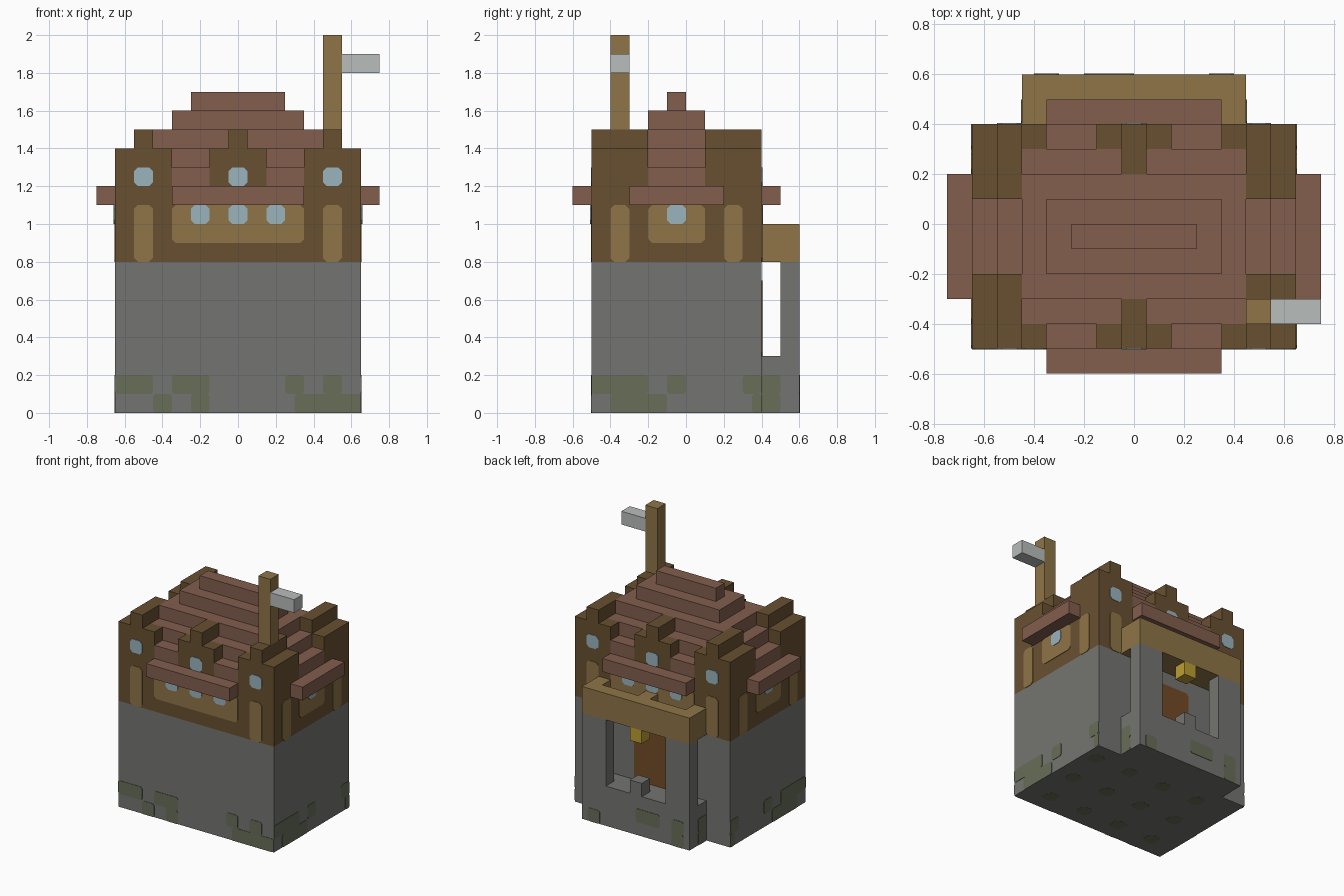
import bpy, bmesh
from mathutils import Vector

if "Cube" in bpy.data.objects:
    bpy.data.objects.remove(bpy.data.objects["Cube"], do_unlink=True)


def material(name, rgb):
    lin = [((c / 255 + 0.055) / 1.055) ** 2.4 for c in rgb] + [1.0]
    m = bpy.data.materials.new(name)
    m.use_nodes = True
    m.diffuse_color = lin
    m.node_tree.nodes["Principled BSDF"].inputs["Base Color"].default_value = lin
    return m


STONE = material("grey stone", (116, 116, 113))
MOSS = material("moss green", (104, 110, 88))
DARK = material("dark timber", (104, 80, 48))
LIGHT = material("light timber", (143, 117, 71))
ROOF = material("roof tile", (131, 94, 78))
GLASS = material("window blue", (155, 179, 190))
FLAG = material("pale flag", (185, 189, 188))
GOLD = material("lantern gold", (188, 158, 52))
DOOR = material("door brown", (115, 75, 38))


def finish(name, bm, mat):
    bmesh.ops.recalc_face_normals(bm, faces=bm.faces)
    me = bpy.data.meshes.new(name)
    bm.to_mesh(me)
    bm.free()
    me.materials.append(mat)
    ob = bpy.data.objects.new(name, me)
    bpy.context.collection.objects.link(ob)
    return ob


def box(name, mat, x0, x1, y0, y1, z0, z1):
    bm = bmesh.new()
    bmesh.ops.create_cube(bm, size=1)
    for v in bm.verts:
        v.co = Vector((x1 if v.co.x > 0 else x0, y1 if v.co.y > 0 else y0,
                       z1 if v.co.z > 0 else z0))
    return finish(name, bm, mat)


# Outward axis, position and direction of each painted wall
WALLS = {"front": (1, -0.5, -1), "back": (1, 0.4, 1), "right": (0, -0.65, -1),
         "left": (0, 0.65, 1), "porch": (1, 0.6, 1), "porch_right": (0, -0.45, -1),
         "porch_left": (0, 0.45, 1), "under": (2, 0, 1)}


def paint(name, mat, wall, u0, u1, w0, w1, cut=0.02, lift=0.004):
    """Thin plate with clipped corners lying on a wall."""
    axis, pos, sign = WALLS[wall]
    c = cut
    outline = [(u0 + c, w0), (u1 - c, w0), (u1, w0 + c), (u1, w1 - c),
               (u1 - c, w1), (u0 + c, w1), (u0, w1 - c), (u0, w0 + c)]
    bm = bmesh.new()
    verts = []
    for u, w in outline:
        co = [u, w]
        co.insert(axis, pos)
        verts.append(bm.verts.new(co))
    face = bm.faces.new(verts)
    out = bmesh.ops.extrude_face_region(bm, geom=[face])
    shift = Vector((0, 0, 0))
    shift[axis] = sign * lift
    bmesh.ops.translate(bm, vec=shift,
                        verts=[g for g in out["geom"] if isinstance(g, bmesh.types.BMVert)])
    return finish(f"{wall}_{name}", bm, mat)


def front_and_back(name, mat, x0, x1, y0, y1, z0, z1):
    box("front_" + name, mat, x0, x1, y0, y1, z0, z1)
    box("back_" + name, mat, x0, x1, -0.1 - y1, -0.1 - y0, z0, z1)


def four(name, mat, x0, x1, y0, y1, z0, z1):
    front_and_back("left_" + name, mat, x0, x1, y0, y1, z0, z1)
    front_and_back("right_" + name, mat, -x1, -x0, y0, y1, z0, z1)


# Main storeys
box("stone_base", STONE, -0.65, 0.65, -0.5, 0.4, 0, 0.8)
box("timber_storey", DARK, -0.65, 0.65, -0.5, 0.4, 0.8, 1.1)

# Corner gables
four("corner_tower", DARK, 0.45, 0.65, -0.5, -0.2, 1.1, 1.4)
four("tower_cheek", DARK, 0.35, 0.45, -0.5, -0.4, 1.1, 1.4)
four("tower_ridge", DARK, 0.45, 0.55, -0.5, -0.2, 1.4, 1.5)

# Dormers
front_and_back("dormer", DARK, -0.15, 0.15, -0.5, -0.4, 1.1, 1.4)
front_and_back("dormer_ridge", DARK, -0.05, 0.05, -0.5, -0.3, 1.4, 1.5)

# Stepped roof
front_and_back("eave", ROOF, -0.35, 0.35, -0.6, -0.5, 1.1, 1.2)
four("lower_roof", ROOF, 0.15, 0.35, -0.5, -0.4, 1.1, 1.3)
for side, s in (("left", 1), ("right", -1)):
    for part, a, b, y0, y1, top in (("eave", 0.65, 0.75, -0.3, 0.2, 1.2),
                                    ("roof_step", 0.55, 0.65, -0.2, 0.1, 1.3)):
        box(f"{side}_{part}", ROOF, min(a * s, b * s), max(a * s, b * s), y0, y1, 1.1, top)
box("roof_core", ROOF, -0.55, 0.55, -0.4, 0.3, 1.1, 1.4)
for i in range(3):
    d = i * 0.1
    box(f"roof_tier_{i + 1}", ROOF, d - 0.45, 0.45 - d, d - 0.3, 0.2 - d, 1.4 + d, 1.5 + d)

# Flagpole
box("flagpole", LIGHT, 0.45, 0.55, -0.4, -0.3, 1.5, 2.0)
box("flag", FLAG, 0.55, 0.75, -0.4, -0.3, 1.8, 1.9)

# Rear porch
box("porch_base", STONE, -0.45, 0.45, 0.4, 0.6, 0, 0.3)
box("porch_step", STONE, -0.05, 0.05, 0.5, 0.6, 0.3, 0.4)
box("porch_left_pillar", STONE, 0.25, 0.45, 0.5, 0.6, 0.3, 0.8)
box("porch_right_pillar", STONE, -0.45, -0.25, 0.5, 0.6, 0.3, 0.8)
box("lantern", GOLD, -0.05, 0.05, 0.5, 0.6, 0.7, 0.8)
paint("door", DOOR, "back", -0.15, 0.15, 0.3, 0.7)

# Balcony with raised rail
box("balcony_floor", LIGHT, -0.45, 0.45, 0.4, 0.6, 0.8, 0.9)
box("balcony_rail", LIGHT, -0.45, 0.45, 0.5, 0.6, 0.9, 1.0)
for name, x in (("left", 0.4), ("middle", 0), ("right", -0.4)):
    box(f"balcony_{name}_rail", LIGHT, x - 0.05, x + 0.05, 0.4, 0.5, 0.9, 1.0)

# Panels, arches and windows
for wall in ("front", "back"):
    paint("panel", LIGHT, wall, -0.35, 0.35, 0.9, 1.1)
    for i, x in enumerate((-0.2, 0, 0.2)):
        paint(f"lower_window_{i}", GLASS, wall, x - 0.05, x + 0.05, 1.0, 1.1, lift=0.008)
    for i, x in enumerate((-0.5, 0, 0.5)):
        paint(f"upper_window_{i}", GLASS, wall, x - 0.05, x + 0.05, 1.2, 1.3)
    for i, x in enumerate((-0.5, 0.5)):
        paint(f"arch_{i}", LIGHT, wall, x - 0.05, x + 0.05, 0.8, 1.1)
for wall in ("left", "right"):
    paint("panel", LIGHT, wall, -0.2, 0.1, 0.9, 1.1)
    paint("window", GLASS, wall, -0.1, 0, 1.0, 1.1, lift=0.008)
    for i, y in enumerate((-0.35, 0.25)):
        paint(f"arch_{i}", LIGHT, wall, y - 0.05, y + 0.05, 0.8, 1.1)

# Moss patches: spans on the lower and the upper course of each wall
SIDE = [(-0.4, -0.1), (0.35, 0.4)], [(-0.5, -0.2), (-0.1, 0), (0.3, 0.4)]
PORCH_SIDE = [(0.4, 0.5)], [(0.4, 0.5)]
MOSSY = {
    "front": ([(-0.45, -0.35), (-0.25, -0.15), (0.3, 0.65)],
              [(-0.65, -0.45), (-0.35, -0.15), (0.25, 0.35), (0.45, 0.55)]),
    "left": SIDE, "right": SIDE, "porch_left": PORCH_SIDE, "porch_right": PORCH_SIDE,
    "porch": ([(-0.4, -0.3), (0.3, 0.4)], [(-0.2, 0), (-0.4, -0.3)]),
}
for wall, courses in MOSSY.items():
    for row, spans in enumerate(courses):
        for i, (a, b) in enumerate(spans):
            paint(f"moss_{row}_{i}", MOSS, wall, a, b, row * 0.1, row * 0.1 + 0.1,
                  cut=0.012, lift=0.003)

# Moss spots beneath, sunk a hair below the floor line
WALLS["under"] = (2, 0.001, -1)
for i in range(4):
    for j in range(3):
        x, y = -0.5 + i * 0.3 + j * 0.05, -0.4 + j * 0.3
        paint(f"moss_{i}_{j}", MOSS, "under", x, x + 0.1, y, y + 0.1, lift=0.002)
